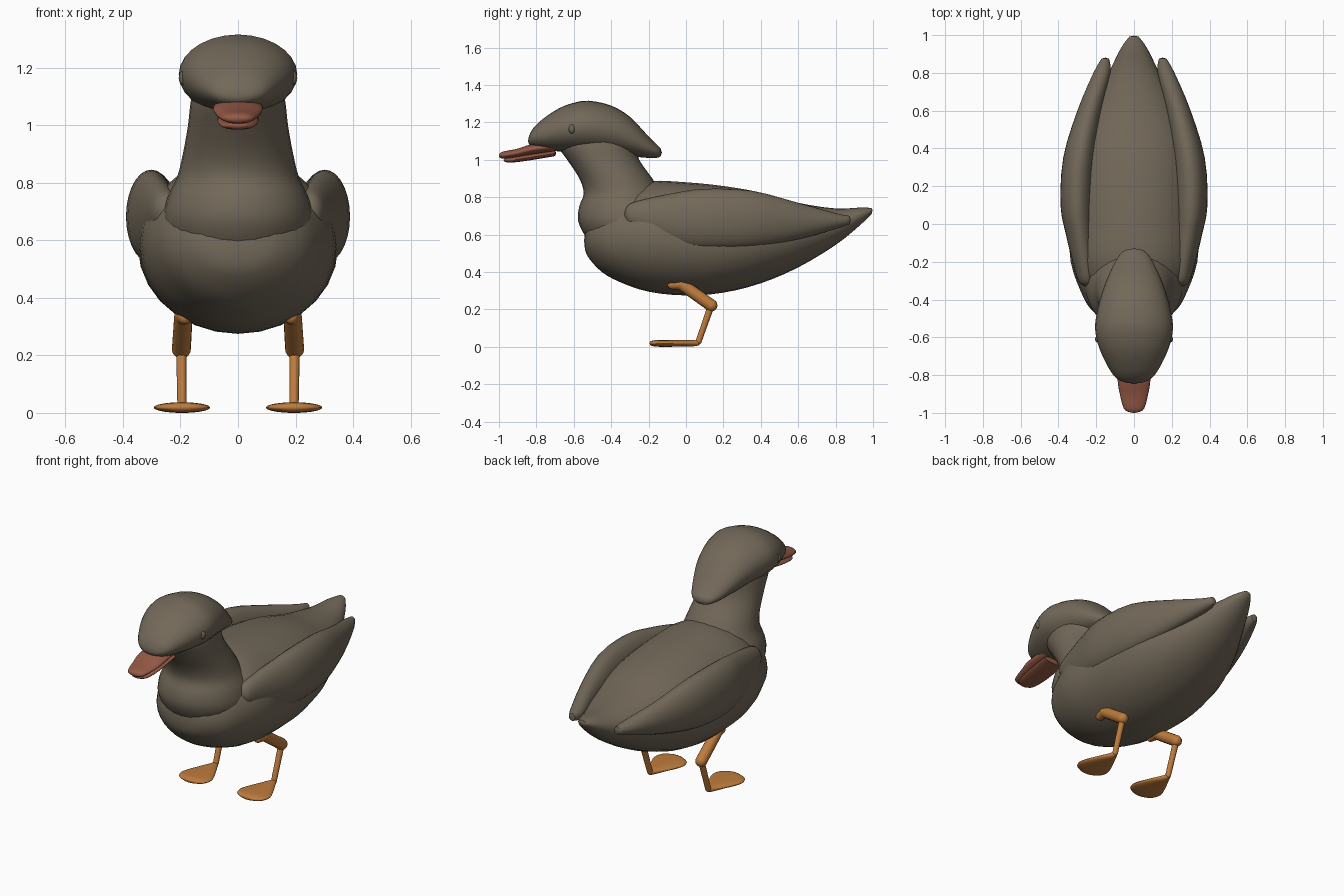
import bpy, bmesh, math
from mathutils import Vector

cube = bpy.data.objects.get("Cube")
if cube:
    bpy.data.objects.remove(cube, do_unlink=True)


def material(name, colour):
    mat = bpy.data.materials.new(name)
    mat.use_nodes = True
    mat.diffuse_color = (*colour, 1)
    mat.node_tree.nodes["Principled BSDF"].inputs["Base Color"].default_value = (*colour, 1)
    return mat


feathers = material("brown_grey_feathers", (0.17, 0.14, 0.1))
bill = material("red_brown_bill", (0.3, 0.1, 0.06))
skin = material("orange_skin", (0.52, 0.2, 0.045))
eye_tone = material("olive_eye", (0.15, 0.13, 0.08))


def finish(name, bm, mat):
    """Turn a bmesh into a smooth shaded object."""
    bmesh.ops.recalc_face_normals(bm, faces=bm.faces)
    mesh = bpy.data.meshes.new(name)
    bm.to_mesh(mesh)
    bm.free()
    mesh.materials.append(mat)
    obj = bpy.data.objects.new(name, mesh)
    bpy.context.collection.objects.link(obj)
    bpy.ops.object.select_all(action="DESELECT")
    obj.select_set(True)
    bpy.context.view_layer.objects.active = obj
    bpy.ops.object.shade_smooth_by_angle(angle=math.radians(50))
    return obj


def spline(rows, steps):
    """Smoothly fill in rows between the given ones."""
    out = []
    for i in range(len(rows) - 1):
        p0, p1 = rows[max(i - 1, 0)], rows[i]
        p2, p3 = rows[i + 1], rows[min(i + 2, len(rows) - 1)]
        for s in range(steps):
            t = s / steps
            out.append([b + t * (c - a + t * (2 * a - 5 * b + 4 * c - d
                        + t * (3 * (b - c) + d - a))) / 2
                        for a, b, c, d in zip(p0, p1, p2, p3)])
    return out + [rows[-1]]


def loft(name, mat, rows, axis="y", side=1, centre=0, sides=28, steps=3):
    """Rows: position, half width, low edge, high edge, optional x centre."""
    bm = bmesh.new()
    rings = []
    for row in spline(rows, steps):
        pos, width, low, high = row[:4]
        mid = row[4] if len(row) > 4 else centre
        ring = []
        for k in range(sides):
            a = math.tau * k / sides
            x = side * (mid + width * math.cos(a))
            h = (low + high) / 2 + (high - low) / 2 * math.sin(a)
            ring.append(bm.verts.new((x, pos, h) if axis == "y" else (x, h, pos)))
        rings.append(ring)
    for r, q in zip(rings, rings[1:]):
        for k in range(sides):
            n = (k + 1) % sides
            bm.faces.new((r[k], r[n], q[n], q[k]))
    # Rounded end caps
    for ring, inner in ((rings[0], rings[1]), (rings[-1], rings[-2])):
        mid = sum((v.co for v in ring), Vector()) / sides
        back = sum((v.co for v in inner), Vector()) / sides
        tip = bm.verts.new(mid + (mid - back).normalized() * 0.006)
        for k in range(sides):
            bm.faces.new((ring[k], ring[(k + 1) % sides], tip))
    return finish(name, bm, mat)


def limb(name, mat, points, radii):
    """Round bars with ball joints."""
    bm = bmesh.new()
    points = [Vector(p) for p in points]
    for p, r in zip(points, radii):
        ball = bmesh.ops.create_uvsphere(bm, u_segments=16, v_segments=10, radius=r)
        bmesh.ops.translate(bm, verts=ball["verts"], vec=p)
    for i in range(len(points) - 1):
        p, q = points[i], points[i + 1]
        bar = bmesh.ops.create_cone(bm, segments=16, radius1=radii[i],
                                    radius2=radii[i + 1], depth=(q - p).length)
        turn = (q - p).to_track_quat("Z", "Y").to_matrix()
        bmesh.ops.rotate(bm, verts=bar["verts"], matrix=turn)
        bmesh.ops.translate(bm, verts=bar["verts"], vec=(p + q) / 2)
    return finish(name, bm, mat)


# Body with tail
loft("body", feathers, [
    (-.54, .06, .52, .62), (-.52, .14, .475, .68), (-.45, .23, .4, .76),
    (-.35, .285, .345, .83), (-.2, .335, .295, .885), (0, .345, .275, .88),
    (.2, .345, .29, .86), (.4, .315, .34, .825), (.6, .24, .425, .77),
    (.8, .135, .545, .74), (.93, .07, .65, .745), (.992, .025, .71, .743)])

# Chest and neck
loft("neck", feathers, [
    (.5, .18, -.45, -.1), (.58, .235, -.53, -.06), (.67, .26, -.576, -.05),
    (.75, .245, -.571, -.08), (.82, .212, -.547, -.13), (.9, .192, -.57, -.18),
    (1, .174, -.635, -.25), (1.08, .165, -.69, -.27), (1.15, .15, -.69, -.28)], axis="z")

# Head with crest overhanging the nape
loft("head", feathers, [
    (-.84, .045, 1.085, 1.125), (-.82, .09, 1.07, 1.165), (-.77, .13, 1.055, 1.215),
    (-.68, .175, 1.045, 1.275), (-.6, .2, 1.04, 1.305), (-.52, .205, 1.035, 1.316),
    (-.4, .18, 1.03, 1.29), (-.3, .147, 1.02, 1.23), (-.2, .1, 1.01, 1.125),
    (-.15, .065, 1.012, 1.075), (-.135, .035, 1.02, 1.06)])

# Bill halves
loft("upper_bill", bill, [
    (-.995, .03, 1.012, 1.035), (-.975, .055, 1.006, 1.045), (-.9, .075, 1.015, 1.06),
    (-.82, .087, 1.03, 1.085), (-.7, .08, 1.045, 1.1)])
loft("lower_bill", bill, [
    (-.97, .03, .99, 1.008), (-.94, .055, .985, 1.012), (-.85, .07, .995, 1.027),
    (-.7, .07, 1.02, 1.05)])

for label, s in (("left", 1), ("right", -1)):
    # Folded wing
    loft(label + "_wing", feathers, [
        (-.325, .02, .68, .73, .25), (-.3, .045, .64, .765, .25),
        (-.2, .06, .585, .795, .265), (-.05, .075, .535, .825, .287),
        (.1, .087, .52, .845, .302), (.35, .085, .53, .835, .29),
        (.6, .065, .575, .77, .235), (.8, .045, .63, .715, .17),
        (.875, .02, .655, .7, .152)], side=s)

    # Eye
    bm = bmesh.new()
    bmesh.ops.create_uvsphere(bm, u_segments=16, v_segments=10, radius=.018)
    bmesh.ops.scale(bm, verts=bm.verts, vec=(.9, 1, 1.4))
    bmesh.ops.translate(bm, verts=bm.verts, vec=(s * .19, -.61, 1.165))
    finish(label + "_eye", bm, eye_tone)

    # Leg and webbed foot
    knee = (s * .197, .135, .222)
    limb(label + "_thigh", skin,
         [(s * .185, -.075, .332), (s * .19, -.025, .335), knee], [.024, .032, .033])
    limb(label + "_shin", skin, [knee, (s * .195, .067, .028)], [.018, .016])
    loft(label + "_foot", skin, [
        (-.19, .045, .008, .03), (-.165, .085, .002, .036), (-.11, .098, 0, .037),
        (-.03, .065, .002, .037), (.04, .028, .003, .036), (.068, .015, .008, .034)],
        side=s, centre=.195)
